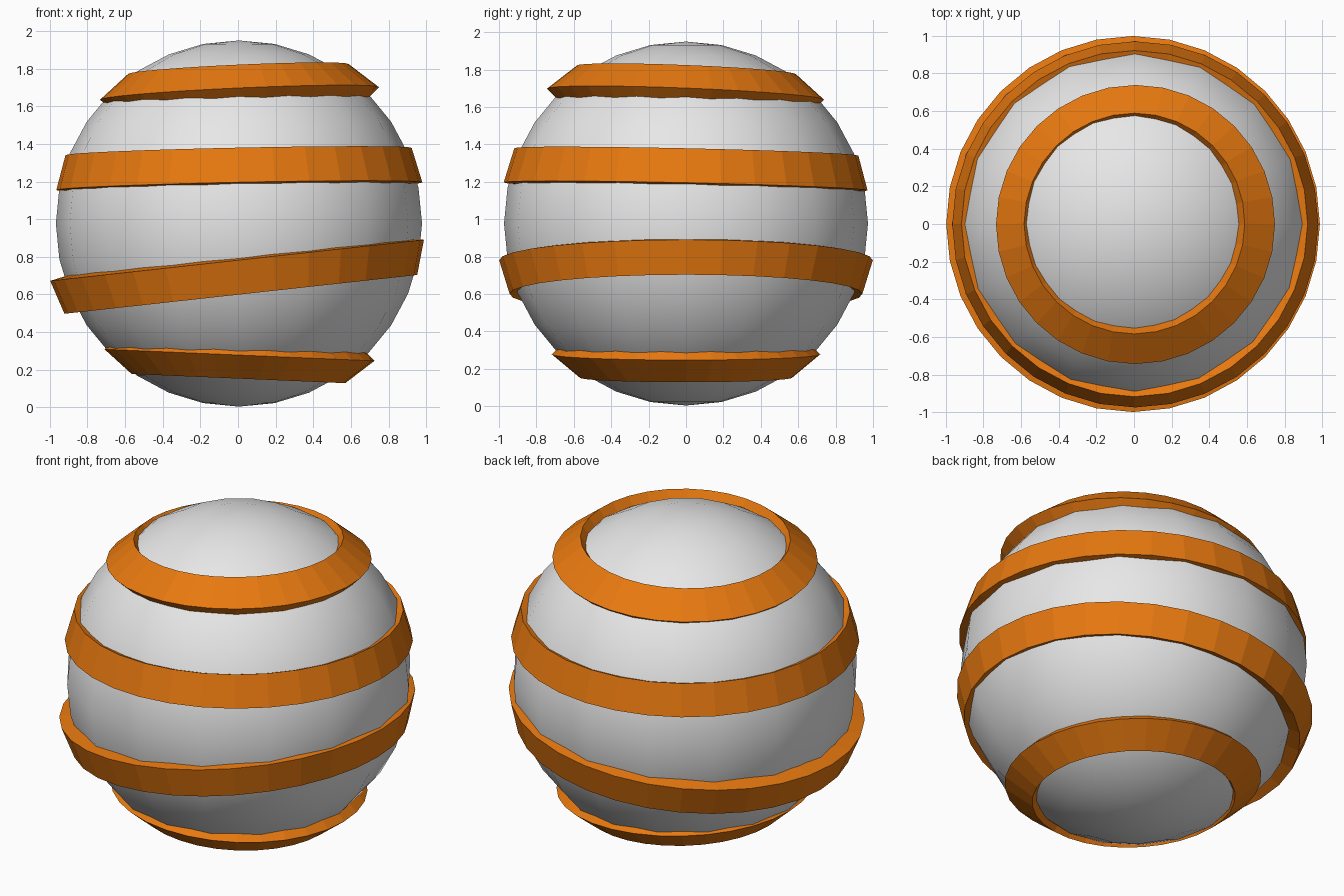
import bpy
import bmesh
from math import cos, sin, pi, atan
from mathutils import Vector, Matrix, Euler

cube = bpy.data.objects.get("Cube")
if cube:
    bpy.data.objects.remove(cube, do_unlink=True)

CENTRE = Vector((0.005, 0, 0.977))
RADIUS = 0.973


def make_material(name, rgb):
    mat = bpy.data.materials.new(name)
    mat.use_nodes = True
    mat.diffuse_color = (*rgb, 1)
    mat.node_tree.nodes["Principled BSDF"].inputs["Base Color"].default_value = (*rgb, 1)
    return mat


white = make_material("pale_grey", (0.8, 0.8, 0.8))
orange = make_material("orange", (0.8, 0.19, 0.005))


def add_band(name, top, bottom, slope_x, slope_y, sides=32, depth=0.91):
    """Closed conical ring; top and bottom are (radius, height) of its outer edges."""
    middle = (top[1] + bottom[1]) / 2
    outer = [Vector((r, z - CENTRE.z)) for r, z in (bottom, top)]
    # Inner edges lie inside the ball, straight toward its centre
    profile = outer + [p * depth for p in reversed(outer)]
    bm = bmesh.new()
    loops = []
    for i in range(sides):
        a = 2 * pi * i / sides
        loops.append([bm.verts.new((p.x * cos(a), p.x * sin(a), p.y + CENTRE.z - middle))
                      for p in profile])
    for i in range(sides):
        here, there = loops[i], loops[(i + 1) % sides]
        for j in range(4):
            k = (j + 1) % 4
            bm.faces.new((here[j], there[j], there[k], here[k]))
    bmesh.ops.recalc_face_normals(bm, faces=bm.faces[:])
    tilt = Euler((atan(slope_y), -atan(slope_x), 0)).to_matrix().to_4x4()
    bm.transform(Matrix.Translation((CENTRE.x, 0, middle)) @ tilt)
    mesh = bpy.data.meshes.new(name)
    bm.to_mesh(mesh)
    bm.free()
    mesh.materials.append(orange)
    obj = bpy.data.objects.new(name, mesh)
    bpy.context.collection.objects.link(obj)


# Smooth ball
bpy.ops.mesh.primitive_uv_sphere_add(segments=16, ring_count=16, radius=RADIUS, location=CENTRE)
ball = bpy.context.object
ball.name = "ball"
ball.data.materials.append(white)
bpy.ops.object.shade_smooth()

# Tilted bands, from the top down
add_band("top_band", (0.587, 1.798), (0.742, 1.668), 0.045, -0.04)
add_band("upper_band", (0.92, 1.36), (0.973, 1.175), 0.021, -0.022)
add_band("lower_band", (0.999, 0.782), (0.943, 0.60), 0.11, 0)
add_band("bottom_band", (0.718, 0.278), (0.568, 0.153), -0.043, 0)
